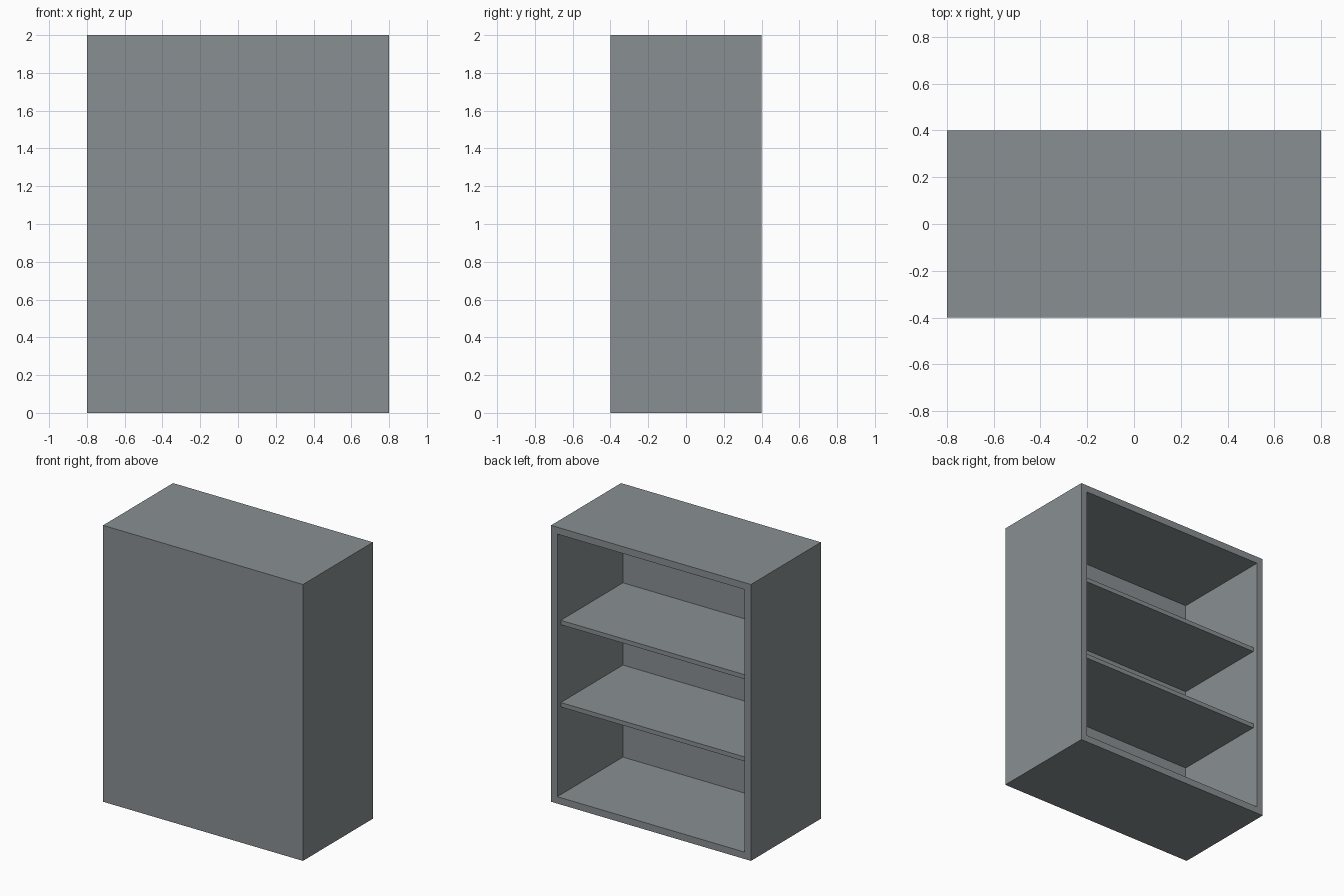
import bpy, bmesh
from mathutils import Matrix

if "Cube" in bpy.data.objects:
    bpy.data.objects.remove(bpy.data.objects["Cube"])

W, D, H = 1.6, 0.8, 2.0   # outer size
T = 0.05                  # board thickness

# Dark slate paint
paint = bpy.data.materials.new("dark_slate")
paint.diffuse_color = (0.25, 0.275, 0.287, 1)
paint.use_nodes = True
paint.node_tree.nodes["Principled BSDF"].inputs["Base Color"].default_value = paint.diffuse_color


def box(name, size, centre):
    """Painted box mesh object with its size built into the mesh."""
    bm = bmesh.new()
    bmesh.ops.create_cube(bm, size=1, matrix=Matrix.Translation(centre) @ Matrix.Diagonal((*size, 1)))
    me = bpy.data.meshes.new(name)
    bm.to_mesh(me)
    bm.free()
    me.materials.append(paint)
    ob = bpy.data.objects.new(name, me)
    bpy.context.collection.objects.link(ob)
    return ob


# Carcass: solid box hollowed from its open side (+y)
carcass = box("bookcase_carcass", (W, D, H), (0, 0, H / 2))
bm = bmesh.new()
bm.from_mesh(carcass.data)
bm.normal_update()
opening = max(bm.faces, key=lambda f: f.calc_center_median().y)
bmesh.ops.inset_region(bm, faces=[opening], thickness=T, use_even_offset=True)
inner = bmesh.ops.extrude_discrete_faces(bm, faces=[opening])["faces"]
bmesh.ops.translate(bm, verts=inner[0].verts[:], vec=(0, -(D - T), 0))
bmesh.ops.recalc_face_normals(bm, faces=bm.faces[:])
bm.to_mesh(carcass.data)
bm.free()

# Shelves: thin boards, slightly recessed from the opening
y0, y1 = -D / 2 + T, 0.36
for name, z in (("lower_shelf", 0.7), ("upper_shelf", 1.295)):
    box(name, (W - 2 * T, y1 - y0, 0.032), (0, (y0 + y1) / 2, z))
